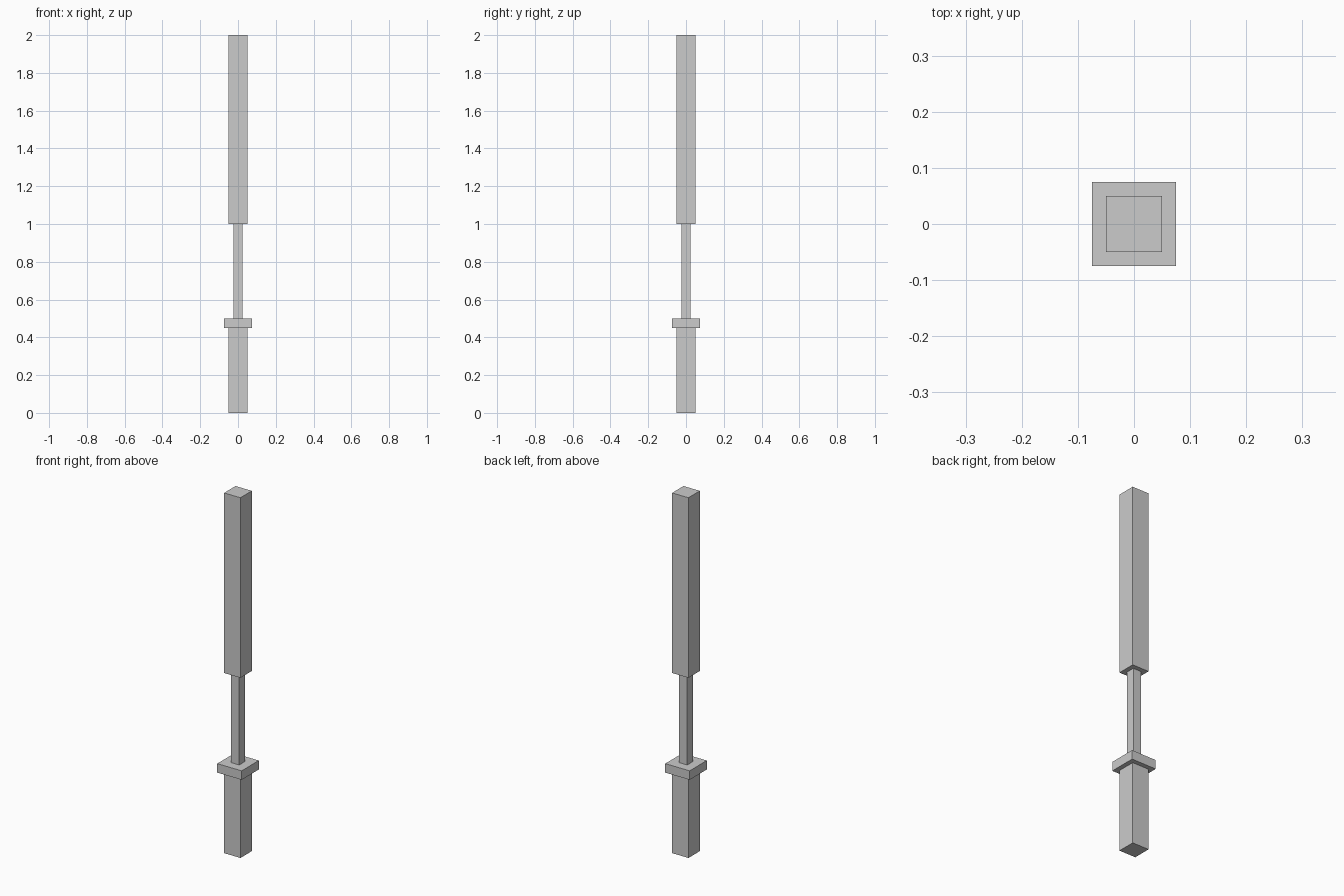
import bpy

if "Cube" in bpy.data.objects:
    bpy.data.objects.remove(bpy.data.objects["Cube"])


def square_bar(name, width, z_bottom, z_top):
    """Square bar centred on the z axis between two heights."""
    bpy.ops.mesh.primitive_cube_add(size=1, location=(0, 0, (z_bottom + z_top) / 2))
    bar = bpy.context.object
    bar.name = name
    bar.scale = (width, width, z_top - z_bottom)
    bpy.ops.object.transform_apply(location=False, rotation=False, scale=True)
    return bar


# Stacked parts from the ground up
square_bar("lower_grip", 0.10, 0.00, 0.45)
square_bar("collar", 0.15, 0.45, 0.50)
square_bar("connecting_rod", 0.05, 0.50, 1.00)
square_bar("upper_shaft", 0.10, 1.00, 2.00)
